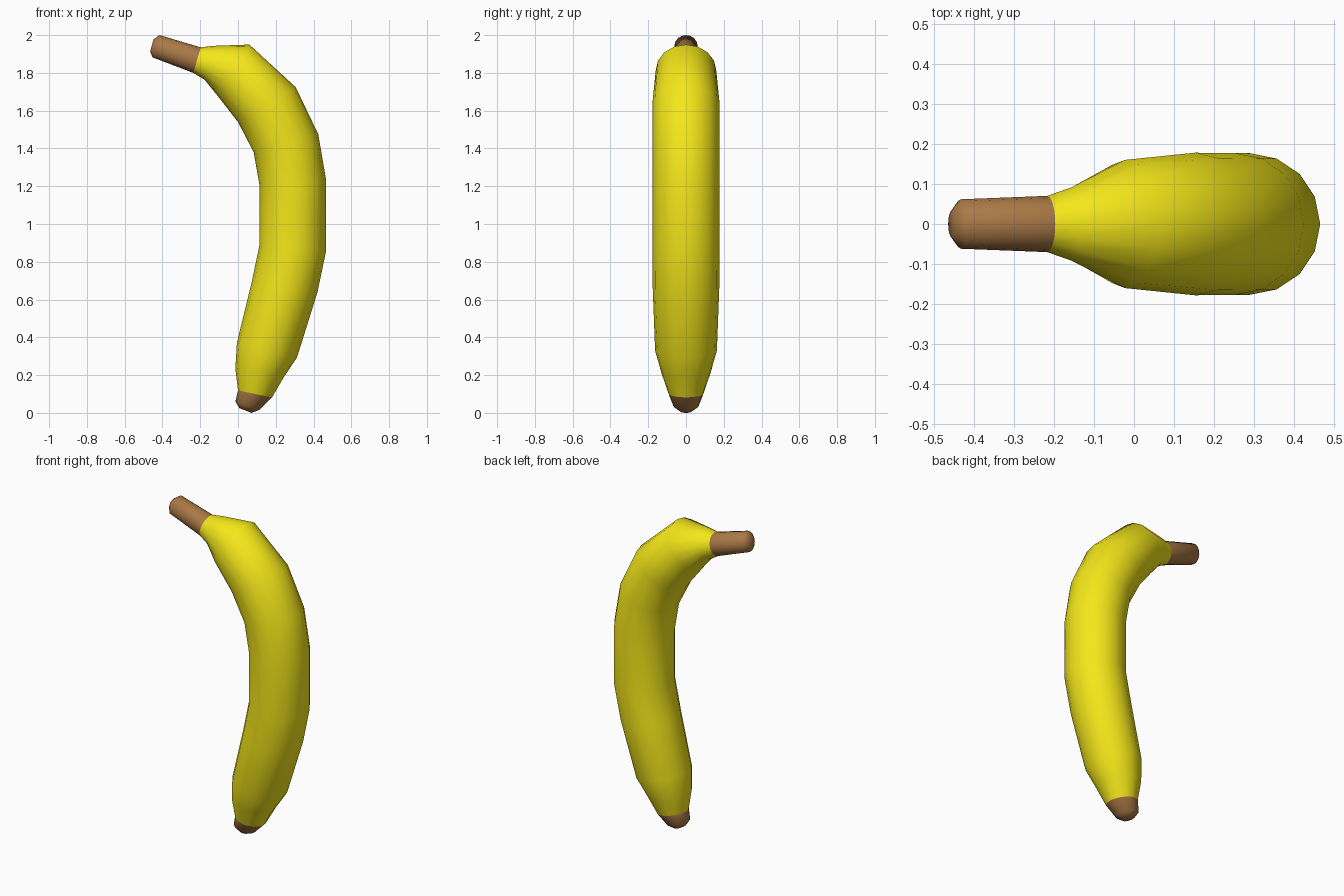
import bpy, bmesh, math
from mathutils import Vector

if "Cube" in bpy.data.objects:
    bpy.data.objects.remove(bpy.data.objects["Cube"])

SIDES = 16


def material(name, rgb):
    m = bpy.data.materials.new(name)
    m.diffuse_color = (*rgb, 1)
    m.use_nodes = True
    m.node_tree.nodes["Principled BSDF"].inputs["Base Color"].default_value = m.diffuse_color
    return m


def loft(name, rings, mat, cap_start=False, cap_end=False):
    """Skin circular rings, each given by its inner and outer point (x, z) in the bend plane."""
    bm = bmesh.new()
    loops = []
    for xi, zi, xo, zo in rings:
        inner, outer = Vector((xi, 0, zi)), Vector((xo, 0, zo))
        mid, arm = (inner + outer) / 2, (outer - inner) / 2
        side = Vector((0, arm.length, 0))
        loops.append([bm.verts.new(mid + arm * math.cos(a) + side * math.sin(a))
                      for a in (2 * math.pi * k / SIDES for k in range(SIDES))])
    for a, b in zip(loops, loops[1:]):
        for k in range(SIDES):
            n = (k + 1) % SIDES
            bm.faces.new((a[k], b[k], b[n], a[n]))
    if cap_start:
        bm.faces.new(loops[0])
    if cap_end:
        bm.faces.new(loops[-1][::-1])
    for f in bm.faces:
        f.smooth = True
    # make the skin face away from its centre line
    bm.faces.ensure_lookup_table()
    f = bm.faces[0]
    f.normal_update()
    mid = sum((v.co for v in loops[0] + loops[1]), Vector((0, 0, 0))) / (2 * SIDES)
    if f.normal.dot(f.calc_center_median() - mid) < 0:
        bmesh.ops.reverse_faces(bm, faces=bm.faces[:])
    me = bpy.data.meshes.new(name)
    bm.to_mesh(me)
    bm.free()
    me.materials.append(mat)
    ob = bpy.data.objects.new(name, me)
    bpy.context.collection.objects.link(ob)
    return ob


yellow = material("yellow_peel", (0.91, 0.80, 0.01))
brown = material("brown_ends", (0.40, 0.19, 0.06))

stem_join = (-0.237, 1.80, -0.197, 1.935)
tip_join = (0.0, 0.119, 0.18, 0.082)

# Curved yellow body
loft("peel", [
    stem_join,
    (-0.177, 1.764, -0.135, 1.943),
    (-0.105, 1.675, 0.06, 1.95),
    (0.0, 1.54, 0.305, 1.725),
    (0.083, 1.38, 0.425, 1.475),
    (0.113, 1.21, 0.466, 1.235),
    (0.113, 0.885, 0.466, 0.855),
    (0.072, 0.69, 0.421, 0.64),
    (-0.006, 0.37, 0.312, 0.292),
    (-0.014, 0.235, 0.243, 0.19),
    tip_join,
], yellow)

# Brown stem with rounded end
loft("stem", [
    (-0.465, 1.914, -0.447, 1.978),
    (-0.452, 1.882, -0.415, 2.0),
    stem_join,
], brown, cap_start=True)

# Brown blossom tip
loft("tip", [
    tip_join,
    (-0.014, 0.06, 0.114, 0.016),
    (0.008, 0.025, 0.071, 0.0),
], brown, cap_end=True)
